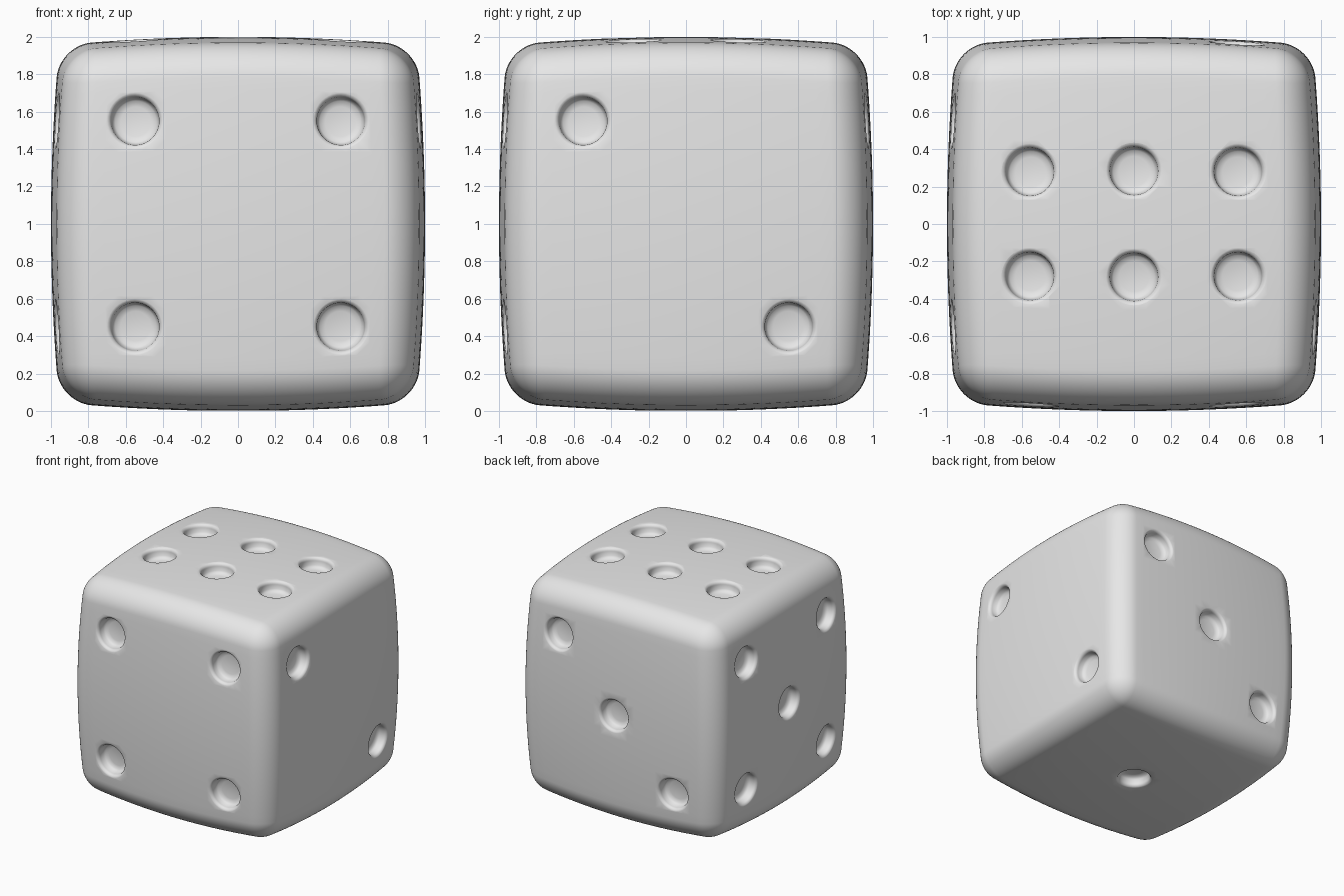
import bpy, bmesh
from math import sin, cos, radians, tau
from mathutils import Vector

default = bpy.data.objects.get("Cube")
if default:
    bpy.data.objects.remove(default, do_unlink=True)

CORE, BULGE = 0.82, 0.045      # flat half-size before rounding, face bulge


def clamp(t, lim):
    return max(-lim, min(lim, t))


def spread(t):
    """Gather grid lines towards the rounded edges."""
    s = abs(t)
    s = s / 0.6 * CORE if s < 0.6 else CORE + (s - 0.6) / 0.4 * (1 - CORE)
    return s if t > 0 else -s


def bulge(p):
    """Pillow a cube point so every face swells gently outward."""
    q = p.length_squared
    return Vector([c * (1 - BULGE * (q - c * c)) for c in p])


def make_object(name, bm):
    bmesh.ops.recalc_face_normals(bm, faces=bm.faces)
    mesh = bpy.data.meshes.new(name)
    bm.to_mesh(mesh)
    bm.free()
    obj = bpy.data.objects.new(name, mesh)
    bpy.context.scene.collection.objects.link(obj)
    return obj


# Rounded, slightly pillowed body
bm = bmesh.new()
bmesh.ops.create_cube(bm, size=2)
bmesh.ops.subdivide_edges(bm, edges=bm.edges, cuts=39, use_grid_fill=True)
for v in bm.verts:
    p = Vector([spread(c) for c in v.co])
    core = Vector([clamp(c, CORE) for c in p])
    v.co = bulge(core + (p - core).normalized() * (1 - CORE))
body = make_object("die_body", bm)

# Dimple profile: shallow floor, straight wall, rounded lip, cap
RADIUS, LIP = 0.128, 0.03
profile = [(0, -0.09), (0.08, -0.088), (0.11, -0.08), (0.123, -0.064)]
for i in range(6):
    t = radians(15 * i)
    profile.append((RADIUS + LIP * (1 - cos(t)), LIP * (sin(t) - 1)))
profile += [(0.2, 0.012), (0, 0.05)]


def add_dimple(bm, normal, offset):
    """Lathe one dimple cutter at an offset from a face centre."""
    centre = bulge(normal + offset)
    axis = (normal + offset * 2.2 * BULGE).normalized()
    side = axis.orthogonal().normalized()
    verts = [bm.verts.new(centre + side * r + axis * h) for r, h in profile]
    edges = [bm.edges.new(pair) for pair in zip(verts, verts[1:])]
    bmesh.ops.spin(bm, geom=verts + edges, cent=centre, axis=axis,
                   angle=tau, steps=40, use_merge=True)


# Dimple layout per face: normal, horizontal, vertical, positions
X, Y, Z = Vector((1, 0, 0)), Vector((0, 1, 0)), Vector((0, 0, 1))
D = 0.587
diagonal = [(-D, D), (D, -D)]
corners = diagonal + [(D, D), (-D, -D)]
faces = [
    (-Y, X, Z, corners),
    (X, Y, Z, diagonal),
    (Y, -X, Z, diagonal + [(0, 0)]),
    (-X, -Y, Z, corners + [(0, 0)]),
    (Z, X, Y, [(x, y) for x in (-D, 0, D) for y in (-0.298, 0.298)]),
    (-Z, X, Y, [(0, 0)]),
]
bm = bmesh.new()
for normal, across, up, spots in faces:
    for a, b in spots:
        add_dimple(bm, normal, across * a + up * b)
bmesh.ops.remove_doubles(bm, verts=bm.verts, dist=0.0005)
cutter = make_object("dimple_cutter", bm)
cutter.hide_render = True

# Cut the dimples, then discard the cutter
cut = body.modifiers.new("dimples", "BOOLEAN")
cut.operation = "DIFFERENCE"
cut.solver = "EXACT"
cut.object = cutter
bpy.ops.object.select_all(action="DESELECT")
body.select_set(True)
bpy.context.view_layer.objects.active = body
bpy.ops.object.modifier_apply(modifier=cut.name)
bpy.data.objects.remove(cutter, do_unlink=True)

# Single grey finish
grey = bpy.data.materials.new("light_grey")
grey.use_nodes = True
grey.diffuse_color = (0.8, 0.8, 0.8, 1)
grey.node_tree.nodes["Principled BSDF"].inputs["Base Color"].default_value = (0.8, 0.8, 0.8, 1)
body.data.materials.clear()
body.data.materials.append(grey)
for poly in body.data.polygons:
    poly.material_index = 0

# Stand on the ground and smooth
body.location.z = 1
bpy.ops.object.shade_smooth_by_angle(angle=radians(40))
